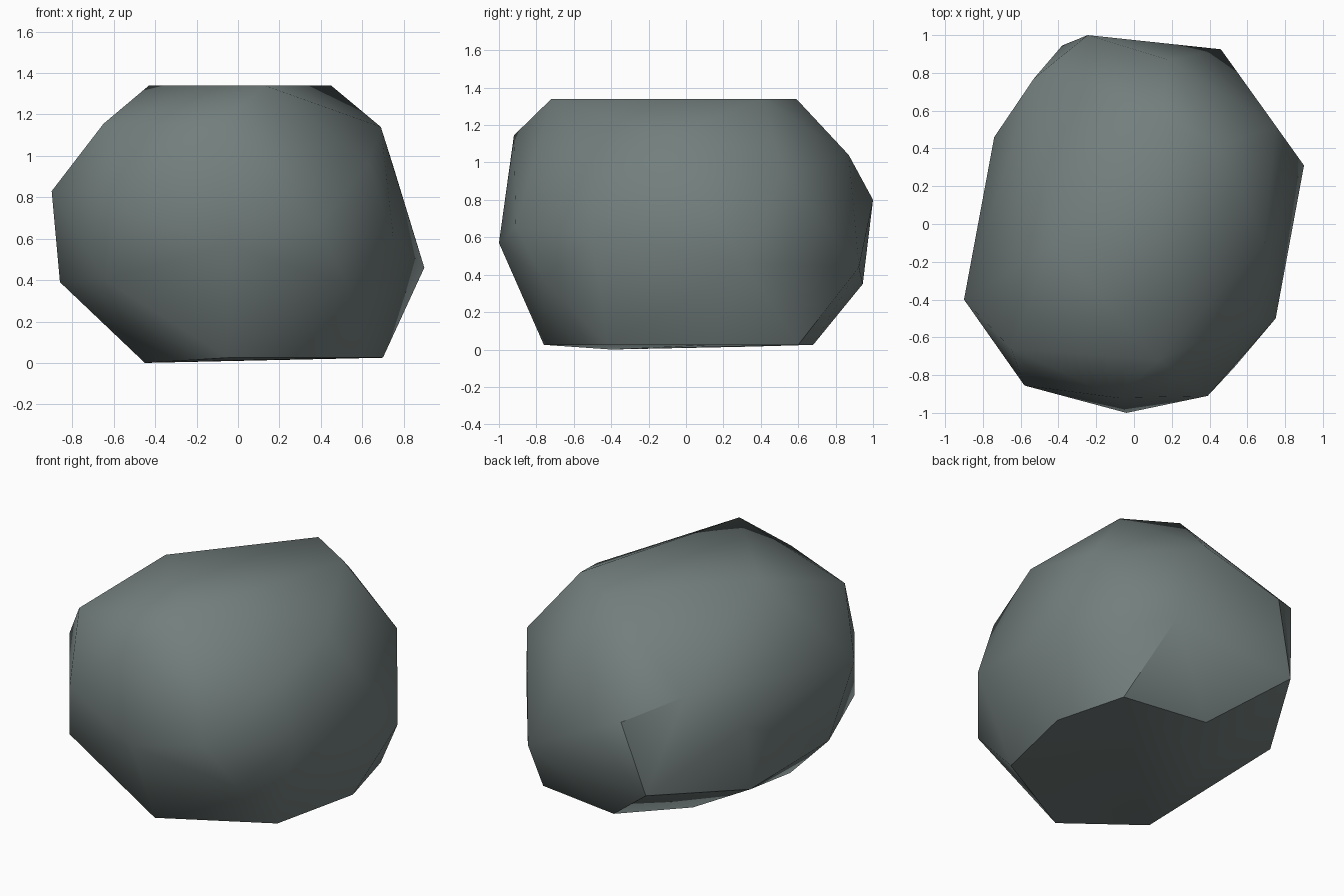
import bpy, bmesh, math

if "Cube" in bpy.data.objects:
    bpy.data.objects.remove(bpy.data.objects["Cube"])

# Corner points of the boulder, grouped by level; the hull closes them into facets
base = [(-.45, -.40, 0), (-.05, -.76, .025), (.57, -.42, .025), (.70, .15, .025),
        (.58, .60, .025), (.03, .68, .025), (-.28, .33, .015)]
lower = [(.53, -.76, .37), (-.64, -.77, .40), (-.86, -.20, .39), (-.71, .37, .26),
         (-.38, .945, .35), (.46, .925, .44), (.90, .31, .46)]
middle = [(-.04, -1.0, .57), (.39, -.91, .66), (.75, -.50, .61), (-.58, -.855, .755),
          (-.90, -.40, .83), (-.74, .46, .70), (-.245, 1.0, .80)]
upper = [(-.53, .77, .95), (.18, .87, 1.04), (.75, .52, .95), (.63, -.50, .97),
         (.69, -.10, 1.14), (-.65, -.66, 1.155), (-.09, -.92, 1.145)]
top = [(.15, .59, 1.34), (.45, .41, 1.34), (.13, -.72, 1.34), (-.43, -.11, 1.34)]

# Boulder: convex hull with nearly flat facets merged
bm = bmesh.new()
for p in base + lower + middle + upper + top:
    bm.verts.new(p)
hull = bmesh.ops.convex_hull(bm, input=bm.verts)
bmesh.ops.delete(bm, geom=[v for v in bm.verts if not v.link_faces], context='VERTS')
bmesh.ops.recalc_face_normals(bm, faces=bm.faces)
mesh = bpy.data.meshes.new("boulder")
bm.to_mesh(mesh)
bm.free()
boulder = bpy.data.objects.new("boulder", mesh)
bpy.context.collection.objects.link(boulder)

# Stone colour
stone = bpy.data.materials.new("grey_green_stone")
stone.diffuse_color = (0.17, 0.21, 0.205, 1)
stone.use_nodes = True
stone.node_tree.nodes["Principled BSDF"].inputs["Base Color"].default_value = stone.diffuse_color
mesh.materials.append(stone)

# Soft shading with the hardest ridges kept sharp
bpy.context.view_layer.objects.active = boulder
boulder.select_set(True)
bpy.ops.object.shade_smooth_by_angle(angle=math.radians(40))
